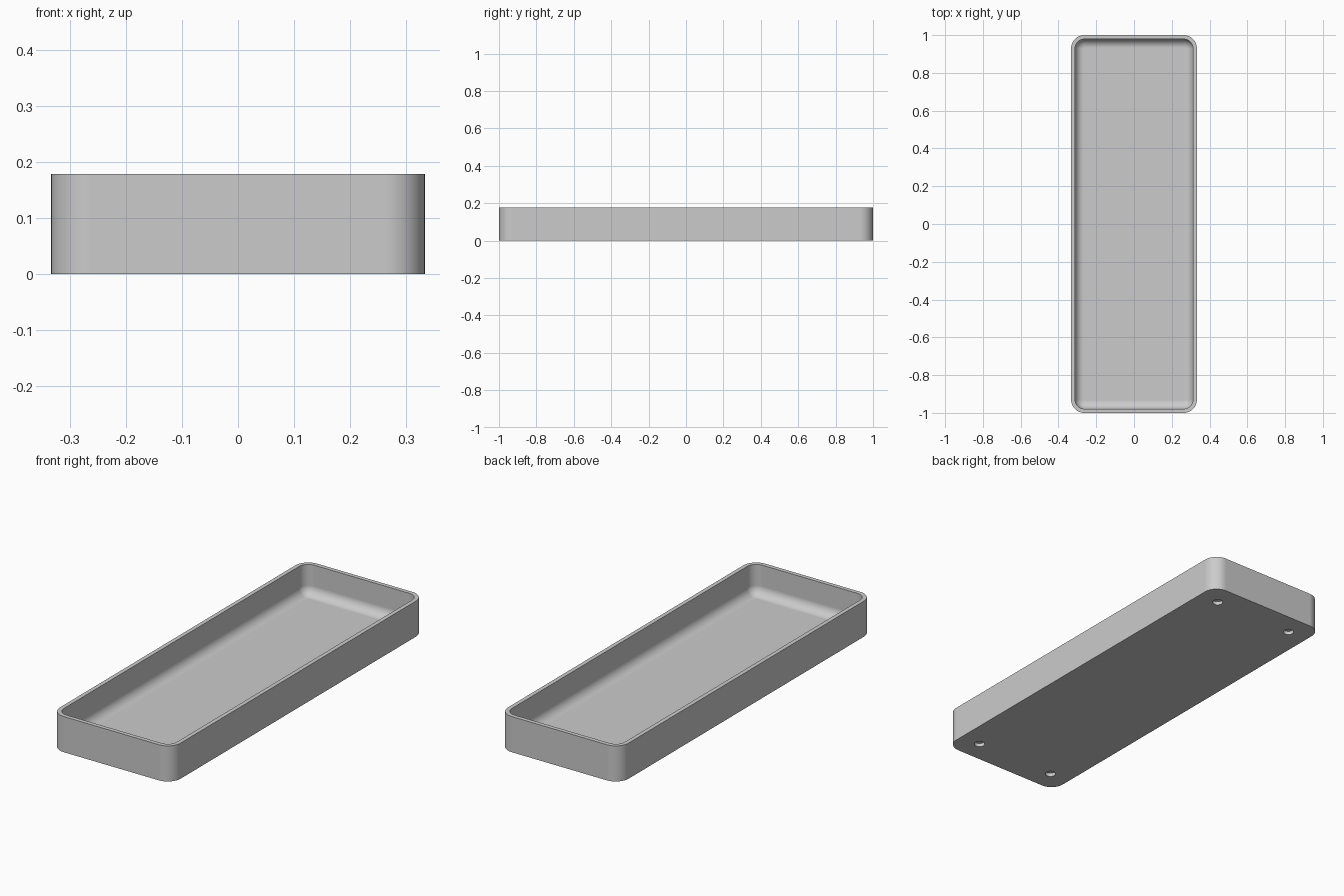
import bpy, bmesh, math

cube = bpy.data.objects.get("Cube")
if cube:
    bpy.data.objects.remove(cube, do_unlink=True)

HALF_X, HALF_Y, HEIGHT = 1 / 3, 1.0, 0.178
CORNER, WALL, FLOOR, FILLET = 0.071, 0.021, 0.027, 0.046
HOLE_X, HOLE_Y, HOLE_R, HOLE_DEPTH = 0.222, 0.889, 0.025, 0.018
STEPS = 12

grey = bpy.data.materials.new("light grey")
grey.use_nodes = True
color = (0.6, 0.6, 0.6, 1)
grey.diffuse_color = color
grey.node_tree.nodes["Principled BSDF"].inputs["Base Color"].default_value = color


def ring(bm, inset, z):
    """Rounded rectangle outline, shrunk by inset."""
    radius = CORNER - inset
    verts = []
    for quarter, (sx, sy) in enumerate([(1, 1), (-1, 1), (-1, -1), (1, -1)]):
        for i in range(STEPS + 1):
            a = math.pi / 2 * (quarter + i / STEPS)
            verts.append(bm.verts.new((sx * (HALF_X - CORNER) + radius * math.cos(a),
                                       sy * (HALF_Y - CORNER) + radius * math.sin(a), z)))
    return verts


# Tray: outer wall, rim, inner wall and the rounded edge of the floor
levels = [(0, 0), (0, HEIGHT), (WALL, HEIGHT)]
for i in range(STEPS + 1):
    a = math.pi / 2 * i / STEPS
    levels.append((WALL + FILLET * (1 - math.cos(a)), FLOOR + FILLET * (1 - math.sin(a))))

bm = bmesh.new()
rings = [ring(bm, inset, z) for inset, z in levels]
for low, high in zip(rings, rings[1:]):
    for i in range(len(low)):
        j = (i + 1) % len(low)
        bm.faces.new((low[i], low[j], high[j], high[i]))
bm.faces.new(rings[0][::-1])
bm.faces.new(rings[-1])
bmesh.ops.recalc_face_normals(bm, faces=bm.faces)
mesh = bpy.data.meshes.new("tray")
bm.to_mesh(mesh)
bm.free()
mesh.materials.append(grey)
tray = bpy.data.objects.new("tray", mesh)
bpy.context.collection.objects.link(tray)

# Four blind round holes in the underside
for sx in (-1, 1):
    for sy in (-1, 1):
        bpy.ops.mesh.primitive_cylinder_add(vertices=32, radius=HOLE_R, depth=2 * HOLE_DEPTH,
                                            location=(sx * HOLE_X, sy * HOLE_Y, 0))
        cutter = bpy.context.object
        cutter.name = "hole_cutter"
        cutter.hide_render = True
        cutter.data.materials.append(grey)
        cut = tray.modifiers.new("hole", 'BOOLEAN')
        cut.operation = 'DIFFERENCE'
        cut.solver = 'EXACT'
        cut.object = cutter
        bpy.ops.object.select_all(action='DESELECT')
        tray.select_set(True)
        bpy.context.view_layer.objects.active = tray
        bpy.ops.object.modifier_apply(modifier=cut.name)
        bpy.data.objects.remove(cutter, do_unlink=True)

# Smooth curves, crisp edges, flat large faces
bpy.ops.object.shade_smooth_by_angle(angle=math.radians(30))
weighted = tray.modifiers.new("flat_faces", 'WEIGHTED_NORMAL')
weighted.keep_sharp = True
